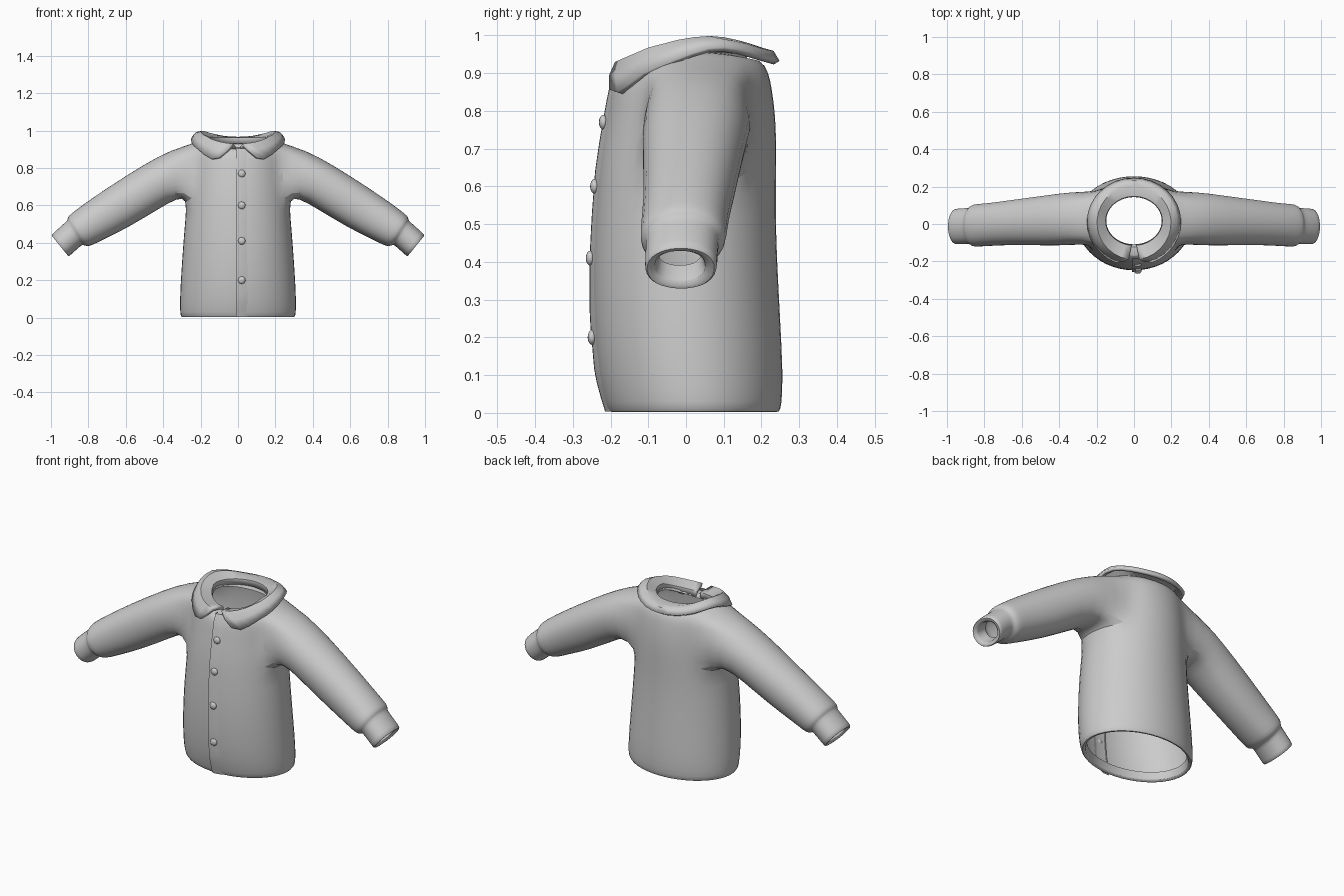
import bpy, bmesh, math
from mathutils import Vector

if "Cube" in bpy.data.objects:
    bpy.data.objects.remove(bpy.data.objects["Cube"])

cloth = bpy.data.materials.new("grey_cloth")
cloth.diffuse_color = (0.6, 0.6, 0.6, 1)
cloth.use_nodes = True
cloth.node_tree.nodes["Principled BSDF"].inputs["Base Color"].default_value = cloth.diffuse_color


def lerp_table(table, t):
    """Piecewise linear lookup in a list of (key, value)."""
    for (a, u), (b, v) in zip(table, table[1:]):
        if t <= b:
            return u + (v - u) * max(0, (t - a) / (b - a))
    return table[-1][1]


def finish(bm, name, angle=50):
    bmesh.ops.recalc_face_normals(bm, faces=bm.faces)
    me = bpy.data.meshes.new(name)
    bm.to_mesh(me)
    bm.free()
    ob = bpy.data.objects.new(name, me)
    bpy.context.collection.objects.link(ob)
    me.materials.append(cloth)
    bpy.ops.object.select_all(action='DESELECT')
    ob.select_set(True)
    bpy.context.view_layer.objects.active = ob
    bpy.ops.object.shade_smooth_by_angle(angle=math.radians(angle))
    return ob


def bridge(bm, a, b, closed=False):
    n = len(a)
    for i in range(n if closed else n - 1):
        j = (i + 1) % n
        bm.faces.new((a[i], a[j], b[j], b[i]))


# Torso rings: half width, front y, back y, front z, side z, back z
TORSO = [
    (.280, -.185, .230, .05, .05, .05),
    (.285, -.190, .235, .003, .003, .003),
    (.306, -.208, .250, .000, .000, .000),
    (.313, -.215, .256, .02, .02, .02),
    (.314, -.237, .260, .10, .10, .10),
    (.306, -.250, .252, .25, .25, .25),
    (.295, -.251, .244, .40, .40, .40),
    (.285, -.245, .240, .52, .52, .52),
    (.275, -.236, .241, .64, .64, .64),
    (.268, -.226, .242, .71, .72, .72),
    (.262, -.214, .238, .78, .80, .80),
    (.258, -.206, .230, .825, .87, .855),
    (.245, -.198, .222, .865, .93, .90),
    (.190, -.180, .200, .90, .962, .94),
    (.152, -.115, .150, .905, .955, .935),
    (.150, -.110, .145, .88, .93, .91),
]
# Sleeve rings: top x, top z, bottom x, bottom z, front y, back y
SLEEVE = [
    (.36, .898, .325, .635, -.120, .180),
    (.50, .823, .42, .580, -.122, .162),
    (.70, .695, .58, .482, -.117, .137),
    (.83, .605, .71, .418, -.122, .118),
    (.895, .555, .785, .382, -.127, .114),
    (.910, .540, .805, .378, -.124, .108),
    (.912, .522, .830, .388, -.112, .094),
    (.918, .515, .836, .385, -.110, .092),
    (.992, .450, .898, .330, -.114, .088),
    (1.0, .438, .905, .323, -.112, .086),
    (.978, .420, .922, .345, -.082, .050),
    (.925, .465, .870, .390, -.078, .046),
]
LO_ROW, HI_ROW, LO_COL, HI_COL = 8, 12, 4, 9  # armhole opening


def torso_point(ring, deg):
    hw, yf, yb, zf, zs, zb = ring
    c, s = math.cos(math.radians(deg)), math.sin(math.radians(deg))
    yc = (yf + yb) / 2
    z = zs + ((zf if s < 0 else zb) - zs) * s * s
    x = 0 if abs(deg) == 90 else hw * c
    return Vector((x, yc + (yb - yf) / 2 * s, z))


# Half torso with an armhole, sleeve grown out of it, then mirrored
bm = bmesh.new()
grid = [[bm.verts.new(torso_point(r, -90 + 15 * i)) for i in range(13)] for r in TORSO]
for r in range(len(grid) - 1):
    for i in range(12):
        if not (LO_ROW <= r < HI_ROW and LO_COL <= i < HI_COL):
            bm.faces.new((grid[r][i], grid[r][i + 1], grid[r + 1][i + 1], grid[r + 1][i]))
loop = [grid[LO_ROW][i] for i in range(LO_COL, HI_COL)]
loop += [grid[r][HI_COL] for r in range(LO_ROW, HI_ROW)]
loop += [grid[HI_ROW][i] for i in range(HI_COL, LO_COL, -1)]
loop += [grid[r][LO_COL] for r in range(HI_ROW, LO_ROW, -1)]
angles = [math.atan2((v.co.z - .77) / .14, (v.co.y - .04) / .15) for v in loop]
prev = loop
for tx, tz, bx, bz, yf, yb in SLEEVE:
    ring = []
    for a in angles:
        t = math.sin(a) / 2
        ring.append(bm.verts.new(((tx + bx) / 2 + (tx - bx) * t,
                                  (yf + yb) / 2 + (yb - yf) / 2 * math.cos(a),
                                  (tz + bz) / 2 + (tz - bz) * t)))
    bridge(bm, prev, ring, True)
    prev = ring
jacket = finish(bm, "jacket_body_and_sleeves")
jacket.modifiers.new("mirror", 'MIRROR').use_clip = True
sub = jacket.modifiers.new("subdivision", 'SUBSURF')
sub.levels = sub.render_levels = 1

# Collar: inner stand, fold ridge and drooping outer edge, open at the front
RIDGE_Z = [(-.2, .925), (-.1, .968), (0, .994), (.08, 1.0), (.15, .985), (.21, .965)]
EDGE_Z = [(-.22, .843), (-.18, .850), (-.12, .897), (0, .948), (.08, .972), (.15, .962), (.25, .932)]
INNER_Z = [(-.11, .905), (0, .955), (.15, .95)]
# rows: half width, front y, back y, gap angle at the front, height table, drop
COLLAR = [
    (.150, -.110, .145, 4, INNER_Z, .02),
    (.152, -.115, .148, 5, INNER_Z, -.012),
    (.198, -.190, .205, 8, RIDGE_Z, 0),
    (.232, -.212, .232, 15, None, 0),
    (.252, -.225, .248, 24, EDGE_Z, 0),
]


def collar_row(row, n=28):
    hw, yf, yb, gap, table, drop = row
    pts = []
    for i in range(n + 1):
        a = math.radians(-90 + gap + (360 - 2 * gap) * i / n)
        y = (yf + yb) / 2 + (yb - yf) / 2 * math.sin(a)
        if table:
            z = lerp_table(table, y) - drop
        else:
            z = (lerp_table(RIDGE_Z, y) + lerp_table(EDGE_Z, y)) / 2 + .008
        pts.append(Vector((hw * math.cos(a), y, z)))
    return pts


bm = bmesh.new()
rows = [[bm.verts.new(p) for p in collar_row(r)] for r in COLLAR]
for a, b in zip(rows, rows[1:]):
    bridge(bm, a, b)
for k in (0, -1):  # round the collar tips
    rows[-1][k].co.z += .012
collar = finish(bm, "collar", 40)
if collar.data.polygons[40].normal.z < 0:
    collar.data.flip_normals()
sol = collar.modifiers.new("thickness", 'SOLIDIFY')
sol.thickness, sol.offset = .018, -1

# Button placket: overlapping front edge that fades into the torso
FRONT = [(r[3], r[1]) for r in TORSO[2:14]]
bm = bmesh.new()
prev = None
for k in range(25):
    z = .004 + .9 * k / 24
    y = lerp_table(FRONT, z)
    row = [bm.verts.new((x, y + d, z)) for x, d in
           ((-.012, .012), (-.012, -.005), (.02, -.004), (.07, .016))]
    if prev:
        bridge(bm, prev, row)
    prev = row
finish(bm, "placket", 40)

# Buttons
for z in (.77, .60, .41, .20):
    bm = bmesh.new()
    bmesh.ops.create_uvsphere(bm, u_segments=14, v_segments=8, radius=.02)
    for v in bm.verts:
        v.co = Vector((v.co.x + .02, v.co.y * .6 + lerp_table(FRONT, z) - .003, v.co.z + z))
    finish(bm, "button")
